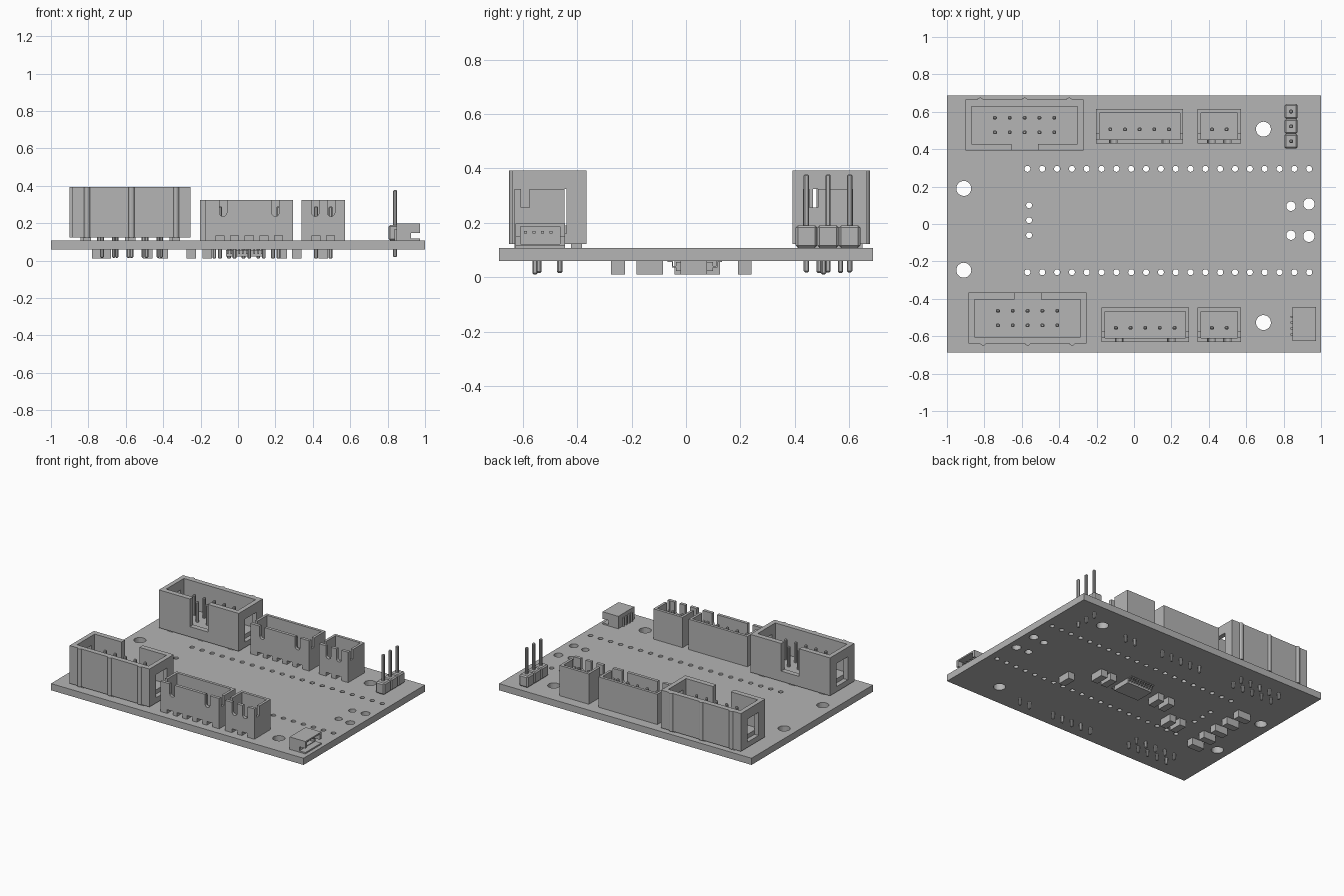
import bpy, bmesh
from mathutils import Matrix, Vector

cube = bpy.data.objects.get("Cube")
if cube:
    bpy.data.objects.remove(cube, do_unlink=True)

GREY = 0.46
grey = bpy.data.materials.new("plain grey")
grey.use_nodes = True
grey.diffuse_color = (GREY, GREY, GREY, 1)
grey.node_tree.nodes["Principled BSDF"].inputs["Base Color"].default_value = (GREY, GREY, GREY, 1)

BOTTOM, TOP = 0.06, 0.108      # circuit board faces
PITCH = 0.0793                 # spacing of pins and holes


def box(bm, x, y, z):
    """Add a block given its (low, high) range on each axis."""
    lo, hi = Vector((x[0], y[0], z[0])), Vector((x[1], y[1], z[1]))
    m = Matrix.Translation((lo + hi) / 2) @ Matrix.Diagonal((*(hi - lo), 1))
    bmesh.ops.create_cube(bm, size=1, matrix=m)


def span(c, half):
    return (c - half, c + half)


def cylinder(bm, x, y, z, r, axis="Z", depth=0.2, sides=24):
    m = Matrix.Translation((x, y, z))
    if axis == "Y":
        m = m @ Matrix.Rotation(1.5708, 4, "X")
    bmesh.ops.create_cone(bm, cap_ends=True, segments=sides, radius1=r, radius2=r,
                          depth=depth, matrix=m)


def finish(name, bm, bevel=0):
    mesh = bpy.data.meshes.new(name)
    bm.to_mesh(mesh)
    bm.free()
    mesh.materials.append(grey)
    ob = bpy.data.objects.new(name, mesh)
    bpy.context.collection.objects.link(ob)
    if bevel:
        mod = ob.modifiers.new("bevel", "BEVEL")
        mod.width, mod.segments = bevel, 1
    return ob


def cut(ob, bm):
    """Subtract the cutter geometry and drop the cutter."""
    cutter = finish("cutter", bm)
    cutter.hide_render = True
    mod = ob.modifiers.new("cut", "BOOLEAN")
    mod.operation, mod.solver, mod.object = "DIFFERENCE", "EXACT", cutter
    mod.use_self = True
    graph = bpy.context.evaluated_depsgraph_get()
    mesh = bpy.data.meshes.new_from_object(ob.evaluated_get(graph))
    ob.modifiers.clear()
    ob.data = mesh
    bpy.data.objects.remove(cutter, do_unlink=True)


def pins(name, points, z):
    bm = bmesh.new()
    for x, y in points:
        box(bm, span(x, 0.01), span(y, 0.01), z)
    finish(name, bm, 0.005)


# Circuit board with its drilled holes
bm = bmesh.new()
box(bm, (-1, 1), (-0.687, 0.687), (BOTTOM, TOP))
board = finish("circuit_board", bm)
holes = [(-0.91, 0.19, 0.04), (-0.91, -0.247, 0.04), (0.692, 0.507, 0.04), (0.692, -0.527, 0.04),
         (0.839, 0.095, 0.025), (0.839, -0.06, 0.025), (0.935, 0.107, 0.03), (0.935, -0.066, 0.03)]
holes += [(-0.57 + i * PITCH, y, 0.016) for i in range(20) for y in (0.295, -0.258)]
holes += [(-0.561, 0.02 + i * 0.08, 0.016) for i in (-1, 0, 1)]
bm = bmesh.new()
for x, y, r in holes:
    cylinder(bm, x, y, 0.085, r)
cut(board, bm)


# Ten-pin shrouded headers: side is the direction of the outer, ribbed wall
def shrouded_header(name, cx, cy, side):
    low, high, floor = 0.122, 0.393, 0.19
    bm = bmesh.new()
    box(bm, span(cx, 0.316), span(cy, 0.137), (low, high))
    shell = finish(name + "_shroud", bm)
    bm = bmesh.new()
    box(bm, span(cx, 0.284), span(cy, 0.1), (floor, 0.5))
    key = sorted((cy - side * 0.05, cy - side * 0.2))
    box(bm, span(cx, 0.071), key, (floor + 0.005, 0.52))
    box(bm, span(cx, 0.4), span(cy, 0.063), (0.16, 0.325))
    cut(shell, bm)
    # Floor between the end windows
    bm = bmesh.new()
    box(bm, span(cx, 0.284), span(cy, 0.1), (low + 0.002, floor))
    finish(name + "_floor", bm)
    # Ribs and standoff feet
    bm = bmesh.new()
    for dx in (-0.238, 0, 0.238):
        cylinder(bm, cx + dx, cy + side * 0.13, (low + high) / 2, 0.017, depth=high - low, sides=12)
        for dy in (-0.1, 0.1):
            box(bm, span(cx + dx, 0.02), span(cy + dy, 0.02), (TOP, low + 0.01))
    finish(name + "_ribs", bm)
    pins(name + "_pins", [(cx + i * PITCH, cy + j * 0.039) for i in range(-2, 3) for j in (-1, 1)],
         (0.015, 0.335))


shrouded_header("back_header", -0.585, 0.529, 1)
shrouded_header("front_header", -0.569, -0.503, -1)


# Small wire sockets with keyed front wall
def wire_socket(name, cx, y0, count):
    y1 = y0 + 0.184
    half = (count - 1) * 0.039 + 0.077
    xs = [cx + (i - (count - 1) / 2) * 0.0783 for i in range(count)]
    bm = bmesh.new()
    box(bm, span(cx, half), (y0, y1), (TOP, 0.325))
    shell = finish(name + "_shell", bm)
    bm = bmesh.new()
    box(bm, span(cx, half - 0.018), (y0 + 0.022, y1 - 0.02), (0.16, 0.45))
    slot = half - 0.11 + 0.017 if count > 2 else 0.042
    for s in (-1, 1):
        # Round-bottomed key slots
        box(bm, span(cx + s * slot, 0.02), (y0 - 0.05, y0 + 0.05), (0.255, 0.47))
        cylinder(bm, cx + s * slot, y0, 0.255, 0.0195, "Y", 0.09, 12)
        # Narrow slots in the end walls
        box(bm, span(cx + s * half, 0.04), (y0 + 0.024, y0 + 0.055), (0.257, 0.48))
    for x in xs:
        # Vents under the front wall
        box(bm, span(x, 0.022), (y0 - 0.05, y0 + 0.05), (0.05, 0.135))
    cut(shell, bm)
    pins(name + "_pins", [(x, y0 + 0.076) for x in xs], (0.01, 0.29))


wire_socket("back_five_pin_socket", 0.03, 0.43, 5)
wire_socket("back_two_pin_socket", 0.456, 0.43, 2)
wire_socket("front_five_pin_socket", 0.06, -0.631, 5)
wire_socket("front_two_pin_socket", 0.456, -0.631, 2)

# Three-pin bare header
bm = bmesh.new()
for i in (-1, 0, 1):
    box(bm, span(0.84, 0.035), span(0.522 + i * PITCH, 0.0395), (TOP, 0.19))
finish("pin_header_base", bm, 0.008)
pins("pin_header_pins", [(0.84, 0.522 + i * PITCH) for i in (-1, 0, 1)], (0.018, 0.378))

# Side-entry socket on the right edge
bm = bmesh.new()
box(bm, (0.848, 0.972), (-0.626, -0.445), (TOP, 0.197))
side_socket = finish("side_socket_shell", bm)
bm = bmesh.new()
box(bm, (0.88, 1.1), (-0.608, -0.463), (0.122, 0.187))
box(bm, (0.925, 1.2), (-0.7, -0.4), (0.118, 0.147))
cut(side_socket, bm)
bm = bmesh.new()
for i in range(4):
    y = span(-0.59 + i * 0.0313, 0.005)
    box(bm, (0.86, 0.945), y, (0.16, 0.17))
    box(bm, (0.836, 0.86), y, (TOP, 0.17))
finish("side_socket_contacts", bm)

# Chip components under the board
bm = bmesh.new()
for i in range(5):
    box(bm, span(-0.73, 0.05), span(-0.25 + i * 0.1165, 0.025), (0.01, BOTTOM))
finish("chip_column", bm)
bm = bmesh.new()
for x, y in ((0.455, -0.133), (0.315, 0.028), (0.237, 0.028), (-0.165, 0.028),
             (-0.25, 0.028), (-0.4, -0.133), (-0.482, -0.133)):
    box(bm, span(x, 0.025), span(y, 0.049), (0.01, BOTTOM))
finish("scattered_chips", bm)

# Integrated circuit with bent leads under the board
cx, cy = 0.036, 0.032
bm = bmesh.new()
box(bm, span(cx, 0.1), span(cy, 0.068), (0.022, 0.056))
finish("circuit_body", bm)
bm = bmesh.new()
for i in range(10):
    x = span(cx + (i - 4.5) * 0.0203, 0.004)
    for s in (-1, 1):
        box(bm, x, sorted((cy + s * 0.06, cy + s * 0.084)), (0.036, 0.041))
        box(bm, x, sorted((cy + s * 0.079, cy + s * 0.084)), (0.036, BOTTOM))
        box(bm, x, sorted((cy + s * 0.079, cy + s * 0.1)), (0.055, BOTTOM))
finish("circuit_leads", bm)
